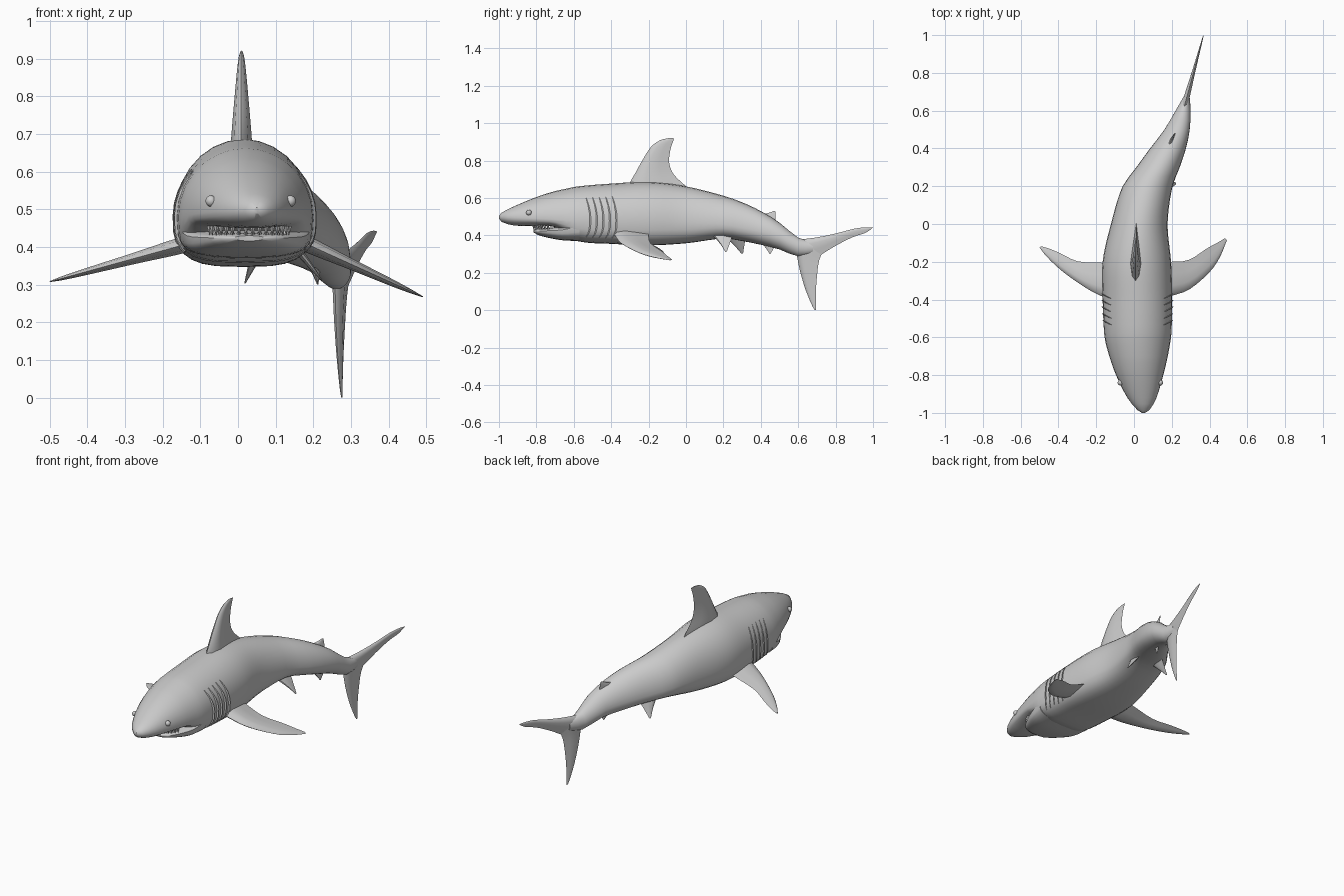
import bpy, bmesh, math
from mathutils import Vector, Matrix

if "Cube" in bpy.data.objects:
    bpy.data.objects.remove(bpy.data.objects["Cube"])


def sample(table, t):
    """Smooth interpolation of table rows; first column is the parameter."""
    n = len(table)
    i = 0
    while i < n - 2 and t > table[i + 1][0]:
        i += 1

    def slope(k, c):
        a, b = max(k - 1, 0), min(k + 1, n - 1)
        return (table[b][c] - table[a][c]) / (table[b][0] - table[a][0])
    p, q = table[i], table[i + 1]
    h = q[0] - p[0]
    u = (t - p[0]) / h
    return [(2*u**3 - 3*u**2 + 1) * p[c] + (u**3 - 2*u**2 + u) * h * slope(i, c)
            + (3*u**2 - 2*u**3) * q[c] + (u**3 - u**2) * h * slope(i + 1, c)
            for c in range(1, len(p))]


def finish(name, bm, angle=40):
    bmesh.ops.recalc_face_normals(bm, faces=bm.faces)
    me = bpy.data.meshes.new(name)
    bm.to_mesh(me)
    bm.free()
    me.shade_smooth()
    me.set_sharp_from_angle(angle=math.radians(angle))
    ob = bpy.data.objects.new(name, me)
    bpy.context.collection.objects.link(ob)
    return ob


def loft(name, rings):
    bm = bmesh.new()
    vs = [[bm.verts.new(p) for p in r] for r in rings]
    m = len(vs[0])
    for a, b in zip(vs, vs[1:]):
        for j in range(m):
            bm.faces.new((a[j], a[(j + 1) % m], b[(j + 1) % m], b[j]))
    bm.faces.new(vs[0])
    bm.faces.new(vs[-1])
    return finish(name, bm)


def section_point(table, y, ang):
    """Point on a body section: round back, boxier belly."""
    cx, hw, top, mid, bot, power = sample(table, y)
    c, s = math.cos(ang), math.sin(ang)
    e = 2 / (2 if s >= 0 else power)
    x = math.copysign(abs(c) ** e, c) * hw
    z = abs(s) ** e * (top - mid if s >= 0 else bot - mid)
    return Vector((cx + x, y, mid + z))


def hull(name, table, steps):
    ys = []
    for a, b in zip(table, table[1:]):
        k = max(1, round((b[0] - a[0]) / steps))
        ys += [a[0] + (b[0] - a[0]) * i / k for i in range(k)]
    ys.append(table[-1][0])
    return loft(name, [[section_point(table, y, 2 * math.pi * j / 28) for j in range(28)]
                       for y in ys])


FOIL = [(0, 0), (.08, .65), (.3, 1), (.65, .55), (1, 0), (.65, -.55), (.3, -1), (.08, -.65)]


def fin(name, stations, normal, sub=3):
    """Stations: (leading point, trailing point, thickness) from root to tip."""
    rows = [(i, *l, *t, w) for i, (l, t, w) in enumerate(stations)]
    n = Vector(normal).normalized()
    rings = []
    for k in range((len(rows) - 1) * sub + 1):
        v = sample(rows, k / sub)
        a, b = Vector(v[:3]), Vector(v[3:6])
        rings.append([a.lerp(b, f) + n * g * v[6] / 2 for f, g in FOIL])
    return loft(name, rings)


# Body: y, centre x, half width, top z, widest z, bottom z, belly squareness
BODY = [
    (-1.0, .05, .008, .505, .497, .489, 2), (-.985, .05, .032, .522, .497, .472, 2),
    (-.92, .042, .077, .555, .495, .453, 2.2), (-.8, .03, .125, .605, .49, .45, 2.6),
    (-.7, .024, .155, .637, .485, .445, 3), (-.64, .021, .169, .65, .48, .41, 3),
    (-.58, .02, .178, .662, .48, .369, 3.2), (-.4, .018, .184, .677, .48, .355, 3.4),
    (-.2, .015, .181, .686, .48, .347, 3.2), (0, .028, .15, .662, .47, .358, 2.8),
    (.2, .072, .132, .612, .46, .383, 2.5), (.3, .127, .115, .577, .44, .37, 2.3),
    (.4, .18, .095, .53, .42, .35, 2.2), (.5, .228, .067, .468, .39, .325, 2),
    (.6, .26, .04, .388, .338, .288, 2), (.68, .28, .014, .365, .335, .305, 2)]
hull("body", BODY, .04)

# Lower jaw, leaving the mouth gap under the snout
JAW = [(-.815, .03, .04, .43, .424, .416, 2), (-.795, .03, .078, .436, .424, .404, 2.3),
       (-.74, .027, .118, .44, .425, .388, 2.6), (-.66, .022, .158, .45, .43, .374, 3),
       (-.57, .02, .176, .47, .45, .37, 3.2)]
hull("lower_jaw", JAW, .03)


# Teeth rows
def teeth(name, rx, ry, z, length, count):
    bm = bmesh.new()
    for i in range(count):
        a = math.radians(200 + 140 * i / (count - 1))
        pos = Vector((.03 + rx * math.cos(a), -.70 + ry * math.sin(a), z))
        turn = Matrix.Rotation(math.pi if length < 0 else 0, 4, 'X')
        bmesh.ops.create_cone(bm, segments=5, radius1=.008, radius2=0, depth=abs(length),
                              cap_ends=True, matrix=Matrix.Translation(pos) @ turn)
    finish(name, bm, 30)


teeth("upper_teeth", .112, .115, .443, -.026, 16)
teeth("lower_teeth", .1, .1, .441, .02, 14)

# Eyes
for side, tag in ((-1, "left"), (1, "right")):
    bm = bmesh.new()
    p = section_point(BODY, -.84, math.radians(90 - side * 72))
    bmesh.ops.create_uvsphere(bm, u_segments=14, v_segments=8, radius=.015,
                              matrix=Matrix.Translation(p))
    finish("eye_" + tag, bm)

    # Gill slits as slim raised flaps that hug the flank
    for g in range(5):
        rings = []
        for k in range(9):
            ang = math.radians(-38 + 78 * k / 8)
            y = -.535 + .035 * g + .02 * math.sin(math.pi * k / 8)
            p = section_point(BODY, y, ang if side > 0 else math.pi - ang)
            w = .002 + .005 * math.sin(math.pi * k / 8)
            rings.append([p + Vector((side * w, w, 0)), p + Vector((-side * w, w, 0)),
                          p + Vector((-side * w, -w, 0))])
        loft(f"gill_{tag}_{g + 1}", rings)

# Dorsal fin
DORSAL = [((-.32, .64), (.03, .63), .06), ((-.298, .687), (.0, .663), .056),
          ((-.27, .735), (-.065, .725), .048), ((-.24, .79), (-.09, .79), .038),
          ((-.19, .87), (-.083, .86), .024), ((-.14, .908), (-.07, .90), .014),
          ((-.09, .921), (-.063, .919), .004)]
fin("dorsal_fin", [((.008, *a), (.012, *b), w) for a, b, w in DORSAL], (1, 0, 0))

# Pectoral fins: outlines in plan, height falling along the span
RIGHT = [((.13, -.40), (.13, -.2), .045), ((.2, -.38), (.195, -.2), .042),
         ((.295, -.345), (.29, -.19), .03), ((.4, -.255), (.385, -.13), .02),
         ((.455, -.175), (.44, -.1), .012), ((.492, -.085), (.482, -.075), .003)]
LEFT = [((-.1, -.40), (-.1, -.205), .045), ((-.165, -.385), (-.18, -.205), .042),
        ((-.26, -.335), (-.3, -.197), .03), ((-.38, -.25), (-.39, -.155), .02),
        ((-.46, -.175), (-.45, -.13), .012), ((-.5, -.125), (-.492, -.118), .003)]
fin("right_pectoral_fin", [((*a, .40 - .455 * (a[0] - .2)), (*b, .40 - .455 * (b[0] - .2)), w)
                           for a, b, w in RIGHT], (.4, 0, 1))
fin("left_pectoral_fin", [((*a, .4 + .275 * (a[0] + .165)), (*b, .4 + .275 * (b[0] + .165)), w)
                          for a, b, w in LEFT], (-.27, 0, 1))


# Tail fin lobes follow the sideways bend of the tail
def tail(name, rows):
    def bent(p):
        return (.26 + .27 * (p[0] - .6) - .03 * max(0, .3 - p[1]), p[0], p[1])
    fin(name, [(bent(a), bent(b), w) for a, b, w in rows], (1, -.27, 0))


tail("tail_upper_lobe", [((.58, .375), (.68, .27), .036), ((.69, .388), (.735, .305), .028),
                         ((.80, .41), (.81, .35), .018), ((.90, .436), (.89, .39), .011),
                         ((.96, .443), (.955, .412), .007), ((1.0, .442), (.985, .43), .003)])
tail("tail_lower_lobe", [((.585, .34), (.74, .33), .036), ((.597, .27), (.713, .27), .028),
                         ((.612, .2), (.702, .2), .022), ((.64, .107), (.695, .11), .014),
                         ((.672, .03), (.695, .035), .008), ((.688, 0), (.696, 0), .003)])


# Small fins: root lead, root trail, tip, free rear corner
def small_fin(name, lead, trail, tip, normal, width=.02):
    a, b, t = Vector(lead), Vector(trail), Vector(tip)
    fin(name, [(a, b, width), (a.lerp(t, .55), b.lerp(t, .62), width * .6),
               (t - (b - a) * .08, t, .003)], normal, 2)


small_fin("second_dorsal_fin", (.175, .395, .51), (.222, .48, .465), (.212, .478, .528), (1, -.5, 0))
small_fin("anal_fin", (.185, .405, .36), (.22, .475, .345), (.213, .452, .30), (1, -.5, 0))
small_fin("right_pelvic_fin", (.145, .14, .405), (.16, .25, .40), (.222, .218, .313), (1, -.3, .6), .025)
small_fin("left_pelvic_fin", (.04, .2, .4), (.075, .32, .395), (.02, .305, .303), (1, -.3, -.6), .025)
